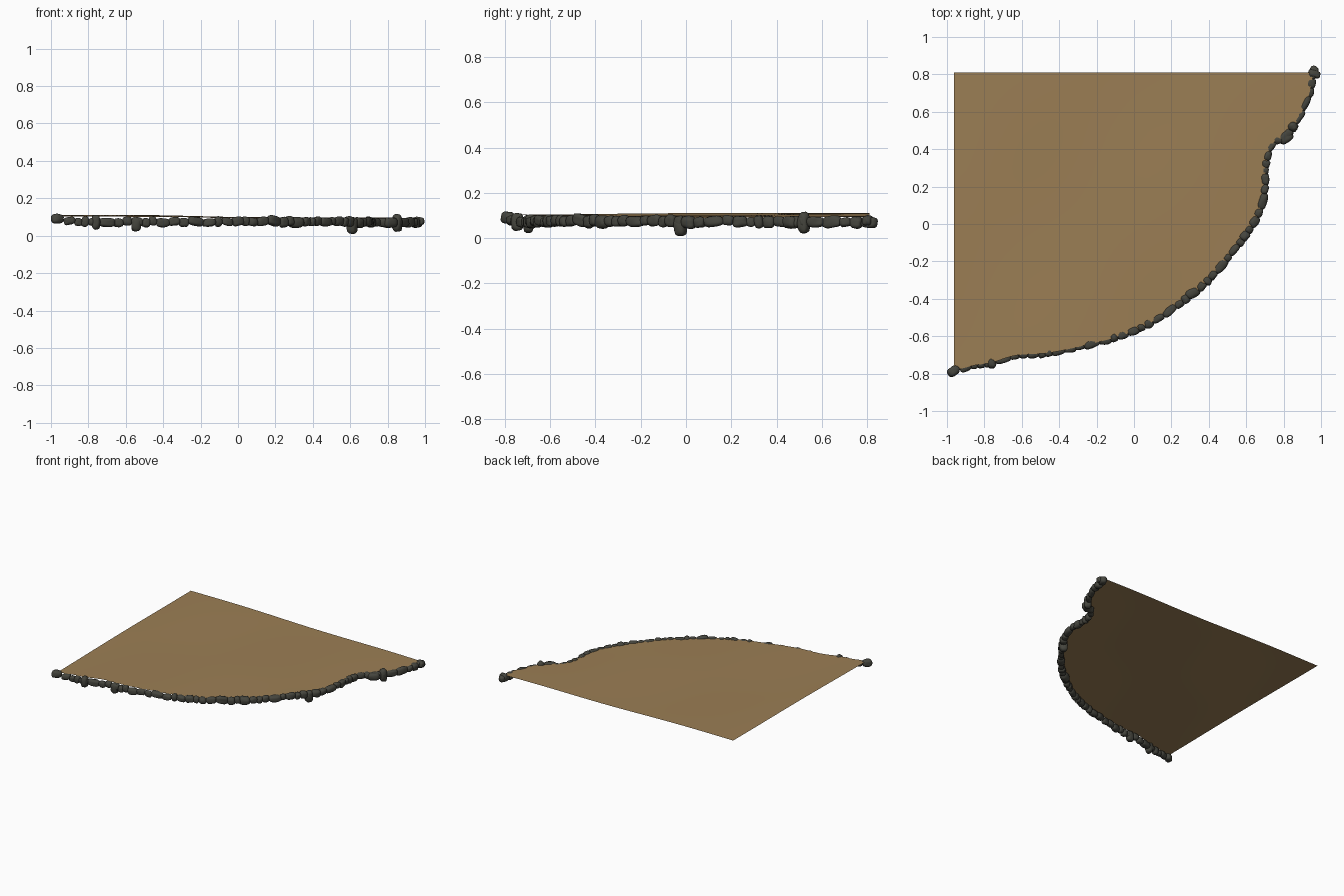
import bpy, bmesh, math, random
from mathutils import Vector, Matrix, noise

if "Cube" in bpy.data.objects:
    bpy.data.objects.remove(bpy.data.objects["Cube"])

random.seed(7)

def material(name, rgb):
    m = bpy.data.materials.new(name)
    m.diffuse_color = (*rgb, 1)
    m.use_nodes = True
    m.node_tree.nodes["Principled BSDF"].inputs["Base Color"].default_value = m.diffuse_color
    return m

def finish(bm, name, mat):
    me = bpy.data.meshes.new(name)
    bm.to_mesh(me)
    bm.free()
    ob = bpy.data.objects.new(name, me)
    bpy.context.collection.objects.link(ob)
    me.materials.append(mat)
    me.shade_smooth()
    return ob

# Curved border between the sand and the stones, front left to back right
KEYS = [(-0.965, -0.785), (-0.86, -0.757), (-0.76, -0.74), (-0.63, -0.702), (-0.45, -0.688),
        (-0.25, -0.645), (-0.08, -0.6), (0.05, -0.548), (0.2, -0.458), (0.38, -0.315),
        (0.53, -0.145), (0.64, 0.01), (0.695, 0.15), (0.705, 0.32), (0.745, 0.435),
        (0.81, 0.468), (0.875, 0.56), (0.93, 0.68), (0.958, 0.81)]

def smooth_path(keys, steps):
    p = [Vector(k) for k in keys]
    p = [2 * p[0] - p[1]] + p + [2 * p[-1] - p[-2]]
    out = []
    for a, b, c, d in zip(p, p[1:], p[2:], p[3:]):
        for i in range(steps):
            t = i / steps
            out.append(0.5 * (2 * b + (c - a) * t + (2 * a - 5 * b + 4 * c - d) * t * t
                              + (3 * b - a - 3 * c + d) * t ** 3))
    return out + [p[-2]]

def sand_height(x, y):
    return 0.098 - 0.011 * x + 0.005 * y + 0.003 * math.sin(5 * x + 1) * math.cos(4 * y)

path = smooth_path(KEYS, 8)

# Sand sheet: rows running from the straight left side to the curved border
bm = bmesh.new()
COLS = 24
rows = []
for p in path:
    rows.append([bm.verts.new((x, p.y, sand_height(x, p.y)))
                 for x in (-0.962 + (p.x + 0.964) * i / COLS for i in range(COLS + 1))])
for r0, r1 in zip(rows, rows[1:]):
    for i in range(COLS):
        bm.faces.new((r0[i], r0[i + 1], r1[i + 1], r1[i]))
finish(bm, "sand_sheet", material("sand", (0.33, 0.21, 0.09)))

# Rounded, slightly squared and lumpy stone
def add_stone(bm, centre, size, yaw, tilt=0.0):
    vs = bmesh.ops.create_icosphere(bm, subdivisions=3, radius=1)["verts"]
    offset = Vector([random.uniform(-50, 50) for _ in range(3)])
    rot = Matrix.Rotation(yaw, 3, 'Z') @ Matrix.Rotation(tilt, 3, 'Y')
    for v in vs:
        n = v.co.normalized()
        k = sum(abs(c) ** 3 for c in n) ** (-1 / 3)
        q = n * k * (0.92 + 0.13 * noise.noise(n * 1.4 + offset))
        q = Vector(q[i] * size[i] for i in range(3))
        v.co = rot @ q + Vector(centre)

# Row of stones set end to end along the border
bm = bmesh.new()
lengths = [0.0]
for a, b in zip(path, path[1:]):
    lengths.append(lengths[-1] + (b - a).length)

def at(s):
    for i in range(len(path) - 1):
        if s <= lengths[i + 1]:
            t = (s - lengths[i]) / (lengths[i + 1] - lengths[i])
            d = path[i + 1] - path[i]
            return path[i] + d * t, math.atan2(d.y, d.x)
    return path[-1], math.pi / 2

s = 0.035
while s < lengths[-1] - 0.03:
    half = random.choice((0.02, 0.026, 0.032, 0.036, 0.044))
    p, yaw = at(s + half)
    add_stone(bm, (p.x, p.y, 0.074 + random.uniform(-0.006, 0.006)),
              (half * 1.12, random.uniform(0.02, 0.028), random.uniform(0.022, 0.03)),
              yaw + random.uniform(-0.2, 0.2), random.uniform(-0.2, 0.2))
    s += half * 1.85

# Taller stones hanging below the row, and the two end stones
for x, y, z, sx, sy, sz, yaw in [(-0.76, -0.745, 0.072, 0.024, 0.03, 0.042, 0),
                                 (-0.545, -0.695, 0.062, 0.028, 0.026, 0.042, 0),
                                 (0.61, -0.025, 0.05, 0.028, 0.03, 0.044, 1),
                                 (0.85, 0.52, 0.068, 0.028, 0.028, 0.05, 1),
                                 (0.31, -0.37, 0.072, 0.045, 0.03, 0.032, 0.4),
                                 (0.81, 0.465, 0.07, 0.045, 0.033, 0.03, 0.6),
                                 (-0.966, -0.787, 0.09, 0.037, 0.027, 0.028, 0.6),
                                 (0.964, 0.803, 0.078, 0.036, 0.022, 0.024, -0.3)]:
    add_stone(bm, (x, y, z), (sx, sy, sz), yaw)
finish(bm, "border_stones", material("dark_stone", (0.06, 0.06, 0.048)))
